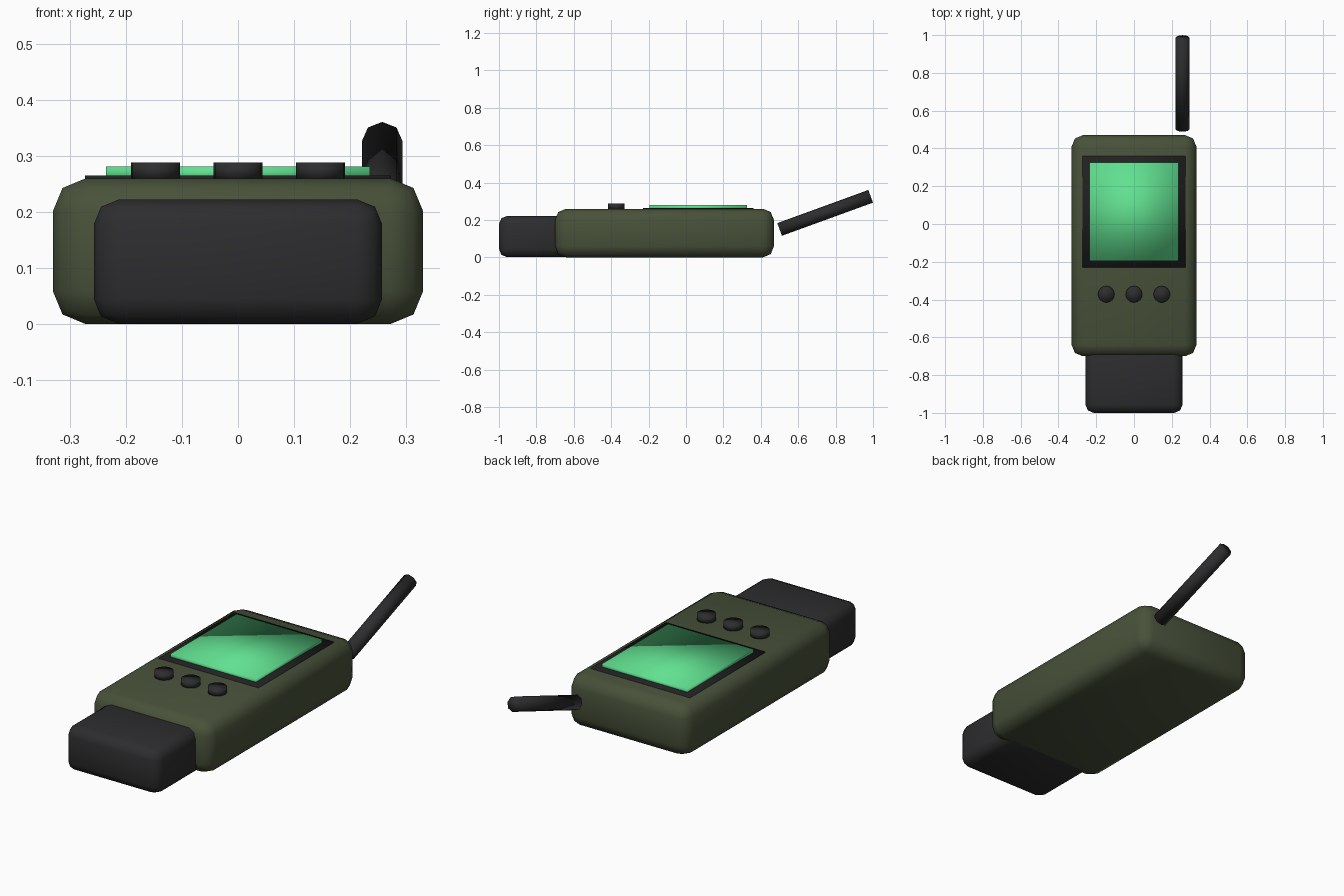
import bpy
from math import radians

cube = bpy.data.objects.get("Cube")
if cube:
    bpy.data.objects.remove(cube, do_unlink=True)


def material(name, rgb):
    mat = bpy.data.materials.new(name)
    mat.use_nodes = True
    mat.diffuse_color = (*rgb, 1)
    mat.node_tree.nodes["Principled BSDF"].inputs["Base Color"].default_value = (*rgb, 1)
    return mat


olive = material("olive green", (0.065, 0.083, 0.042))
charcoal = material("charcoal", (0.026, 0.026, 0.028))
black = material("frame black", (0.016, 0.016, 0.017))
glow = material("screen green", (0.12, 0.75, 0.28))


def finish(name, mat):
    obj = bpy.context.object
    obj.name = name
    obj.data.materials.append(mat)
    bpy.ops.object.shade_smooth()
    return obj


def box(name, mat, half_x, y, z, bevel=0):
    """Box centred on x, spanning the y and z ranges, with rounded edges."""
    bpy.ops.mesh.primitive_cube_add(size=1, location=(0, sum(y) / 2, sum(z) / 2))
    bpy.context.object.scale = (2 * half_x, y[1] - y[0], z[1] - z[0])
    bpy.ops.object.transform_apply(location=False, rotation=False, scale=True)
    obj = finish(name, mat)
    if bevel:
        mod = obj.modifiers.new("rounded edges", "BEVEL")
        mod.width = bevel
        mod.segments = 2
    return obj


def rod(name, mat, sides, radius, length, location, tilt=0):
    bpy.ops.mesh.primitive_cylinder_add(vertices=sides, radius=radius, depth=length,
                                        location=location, rotation=(tilt, 0, 0))
    return finish(name, mat)


# Casing and the narrower grip at the front
box("body", olive, 0.33, (-0.70, 0.47), (0, 0.26), 0.059)
box("grip", charcoal, 0.257, (-1.0, -0.60), (0.001, 0.222), 0.044)

# Display
box("screen_frame", black, 0.273, (-0.23, 0.36), (0.245, 0.265))
box("screen", glow, 0.235, (-0.195, 0.325), (0.255, 0.281))

# Row of buttons
for label, x in (("right", -0.147), ("middle", 0), ("left", 0.147)):
    rod(label + "_button", charcoal, 16, 0.044, 0.03, (x, -0.372, 0.273))

# Antenna leaning back and up
rod("antenna", charcoal, 8, 0.036, 0.518, (0.257, 0.744, 0.238), radians(-70))
